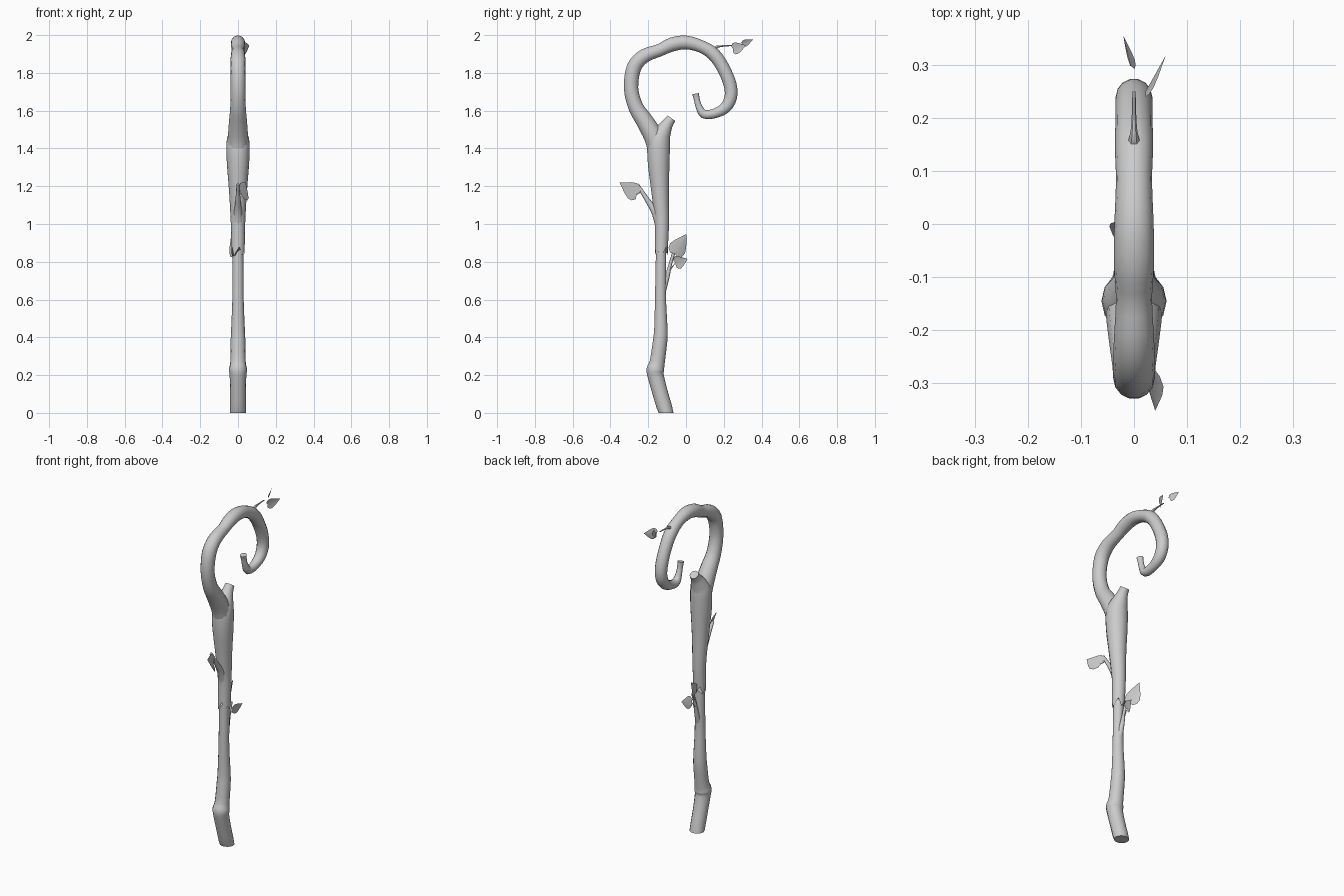
import bpy, bmesh, math
from mathutils import Vector

if "Cube" in bpy.data.objects:
    bpy.data.objects.remove(bpy.data.objects["Cube"])


def catmull(a, b, c, d, t):
    return 0.5 * (2 * b + (c - a) * t + (2 * a - 5 * b + 4 * c - d) * t * t
                  + (3 * b - a - 3 * c + d) * t ** 3)


def finish(name, bm):
    bmesh.ops.recalc_face_normals(bm, faces=bm.faces)
    me = bpy.data.meshes.new(name)
    bm.to_mesh(me)
    bm.free()
    ob = bpy.data.objects.new(name, me)
    bpy.context.collection.objects.link(ob)
    bpy.context.view_layer.objects.active = ob
    for o in bpy.context.selected_objects:
        o.select_set(False)
    ob.select_set(True)
    bpy.ops.object.shade_smooth_by_angle(angle=math.radians(45))
    return ob


def limb(name, pts, sides=14, sub=3, x_path=(0, 0), flat_foot=False, jag=0.0):
    """Sweep a tapering round section along (y, z, radius) points."""
    k = [Vector(p) for p in pts]
    k = [2 * k[0] - k[1]] + k + [2 * k[-1] - k[-2]]
    path = [catmull(*k[i:i + 4], s / sub) for i in range(len(k) - 3) for s in range(sub)]
    path.append(k[-2])
    bm = bmesh.new()
    rings = []
    for i, p in enumerate(path):
        a, b = path[max(i - 1, 0)], path[min(i + 1, len(path) - 1)]
        t = Vector((b.x - a.x, b.y - a.y)).normalized()
        x0 = x_path[0] + (x_path[1] - x_path[0]) * i / (len(path) - 1)
        ring = []
        for j in range(sides):
            w = 2 * math.pi * j / sides
            c, s = p.z * math.cos(w), p.z * math.sin(w)
            co = Vector((x0 + c, p.x + s * t.y, p.y - s * t.x))
            if i == 0 and flat_foot:
                co.z = 0
            if i == 0 and jag:
                co.z += jag * (j % 3 - 1)
            ring.append(bm.verts.new(co))
        rings.append(ring)
    for a, b in zip(rings, rings[1:]):
        for j in range(sides):
            n = (j + 1) % sides
            bm.faces.new((a[j], a[n], b[n], b[j]))
    bm.faces.new(rings[0])
    bm.faces.new(rings[-1])
    return finish(name, bm)


def leaf(name, base, tip, side, half):
    """Heart-shaped blade folded slightly along its midrib."""
    base, tip = Vector(base), Vector(tip)
    d = tip - base
    s = Vector(side)
    s = (s - d * (s.dot(d) / d.length_squared)).normalized()
    n = d.cross(s).normalized()
    edge = [(-0.07, 0.5), (0.08, 0.92), (0.28, 1.0), (0.52, 0.75), (0.77, 0.36)]
    bm = bmesh.new()
    mid = [bm.verts.new(base + d * max(t, 0)) for t, w in edge]
    end = bm.verts.new(tip)
    for sign in (-1, 1):
        out = [bm.verts.new(base + d * t + s * (sign * w * half) + n * (w * half * 0.2))
               for t, w in edge]
        for i in range(len(edge) - 1):
            bm.faces.new((mid[i], mid[i + 1], out[i + 1], out[i]))
        bm.faces.new((mid[-1], end, out[-1]))
    return finish(name, bm)


# lower shaft with the bent, knobbly foot
limb("lower_shaft", [(-0.105, 0, 0.042), (-0.135, 0.1, 0.042), (-0.16, 0.195, 0.044),
                     (-0.162, 0.23, 0.048), (-0.152, 0.27, 0.041), (-0.137, 0.38, 0.039),
                     (-0.133, 0.45, 0.036), (-0.135, 0.6, 0.03), (-0.133, 0.75, 0.029),
                     (-0.131, 0.95, 0.027)], flat_foot=True)

# upper shaft: splintered lower rim, swelling, broken stub on top
limb("upper_shaft", [(-0.131, 0.855, 0.035), (-0.127, 1.0, 0.038), (-0.134, 1.12, 0.044),
                     (-0.14, 1.22, 0.051), (-0.145, 1.34, 0.06), (-0.143, 1.44, 0.06),
                     (-0.122, 1.49, 0.046), (-0.098, 1.53, 0.031), (-0.077, 1.56, 0.026)],
     jag=0.025)

# curled crook
limb("crook", [(-0.15, 1.38, 0.05), (-0.17, 1.46, 0.053), (-0.222, 1.55, 0.047),
               (-0.266, 1.62, 0.041), (-0.291, 1.72, 0.039), (-0.275, 1.83, 0.04),
               (-0.22, 1.89, 0.038), (-0.14, 1.92, 0.034), (-0.075, 1.95, 0.038),
               (0, 1.961, 0.037), (0.08, 1.94, 0.034), (0.145, 1.90, 0.036),
               (0.195, 1.83, 0.035), (0.233, 1.74, 0.035), (0.237, 1.67, 0.034),
               (0.207, 1.615, 0.031), (0.15, 1.585, 0.026), (0.095, 1.582, 0.024),
               (0.069, 1.62, 0.018), (0.057, 1.66, 0.016), (0.051, 1.69, 0.019)])

# side twigs
limb("front_twig", [(-0.13, 0.98, 0.03), (-0.16, 1.06, 0.022), (-0.2, 1.12, 0.014),
                    (-0.258, 1.21, 0.008)], sides=8)
limb("front_leaf_stem", [(-0.235, 1.175, 0.004), (-0.262, 1.155, 0.002)], sides=5, sub=1,
     x_path=(0, 0.02))
limb("back_twig", [(-0.125, 0.64, 0.018), (-0.1, 0.72, 0.013), (-0.085, 0.78, 0.009),
                   (-0.066, 0.845, 0.009)], sides=8)
limb("back_leaf_stem", [(-0.1, 0.735, 0.004), (-0.06, 0.79, 0.002)], sides=5, sub=1)
limb("crook_twig", [(0.13, 1.9, 0.022), (0.16, 1.935, 0.01), (0.19, 1.942, 0.005),
                    (0.25, 1.945, 0.003)], sides=6)

# leaves
leaf("front_leaf", (0.018, -0.262, 1.155), (0.04, -0.352, 1.22), (0.5, -0.6, -0.8), 0.052)
leaf("back_leaf_large", (-0.015, -0.058, 0.842), (-0.035, 0.004, 0.947), (-0.35, 0.85, -0.5), 0.05)
leaf("back_leaf_small", (0.0, -0.055, 0.793), (0.025, 0.008, 0.815), (0.2, -0.2, 0.9), 0.036)
leaf("crook_leaf_large", (0.022, 0.25, 1.926), (0.06, 0.318, 1.945), (0, -0.2, 1), 0.032)
leaf("crook_leaf_small", (-0.006, 0.298, 1.953), (-0.02, 0.355, 1.977), (0.4, -0.3, 0.9), 0.02)
